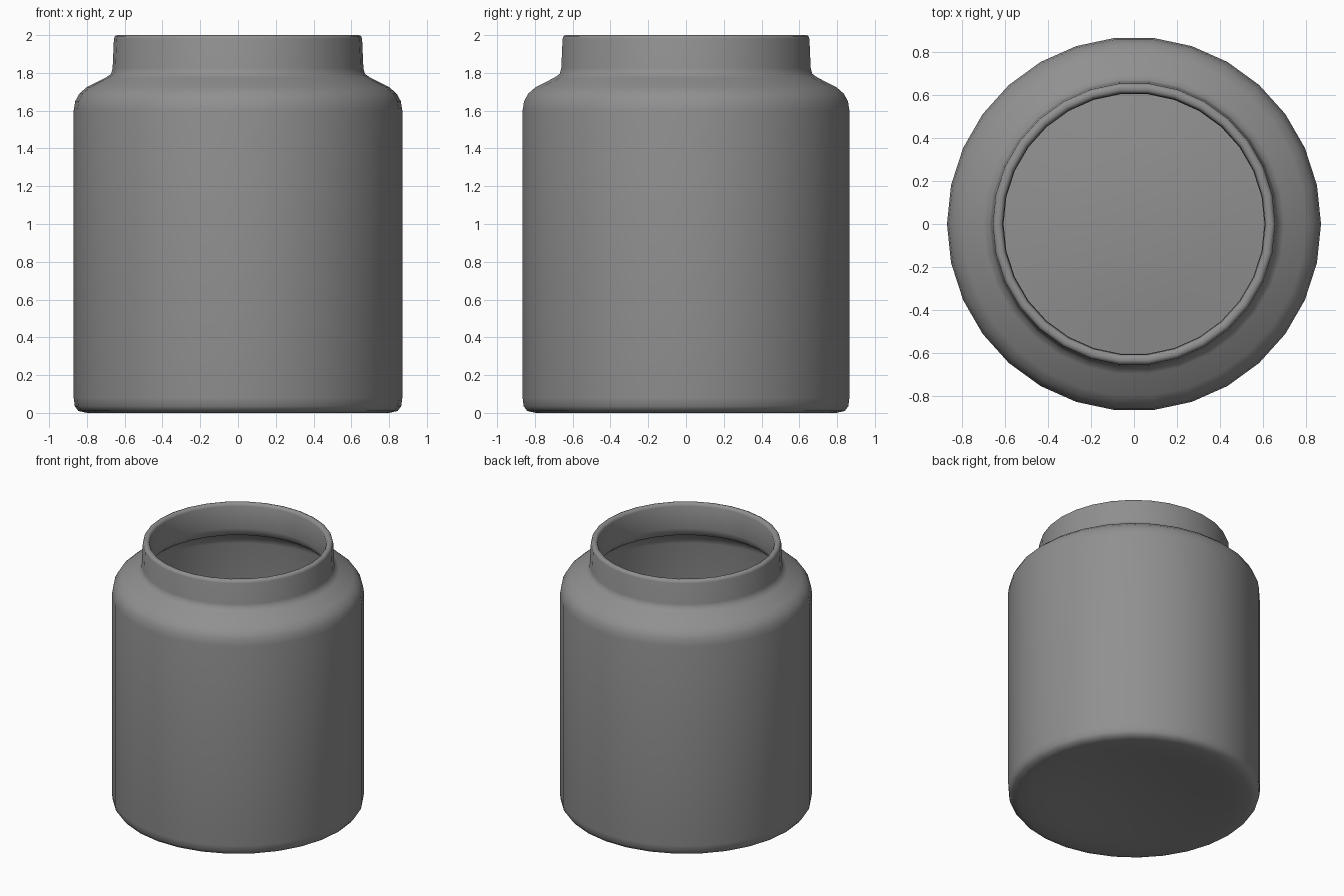
import bpy
import bmesh
import math

SIDES = 30

cube = bpy.data.objects.get("Cube")
if cube:
    bpy.data.objects.remove(cube, do_unlink=True)


def make_material(name, colour):
    mat = bpy.data.materials.new(name)
    mat.use_nodes = True
    mat.diffuse_color = colour
    bsdf = mat.node_tree.nodes["Principled BSDF"]
    bsdf.inputs["Base Color"].default_value = colour
    return mat


def lathe(name, profile, mat):
    """Revolve (radius, height) points about z; radius 0 closes to a pole."""
    bm = bmesh.new()
    verts = [bm.verts.new((r, 0, z)) for r, z in profile]
    edges = [bm.edges.new(pair) for pair in zip(verts, verts[1:])]
    bmesh.ops.spin(bm, geom=verts + edges, cent=(0, 0, 0), axis=(0, 0, 1),
                   angle=math.tau, steps=SIDES, use_merge=True)
    bmesh.ops.remove_doubles(bm, verts=bm.verts, dist=0.0005)
    bmesh.ops.recalc_face_normals(bm, faces=bm.faces)
    mesh = bpy.data.meshes.new(name)
    bm.to_mesh(mesh)
    bm.free()
    mesh.materials.append(mat)
    obj = bpy.data.objects.new(name, mesh)
    bpy.context.collection.objects.link(obj)
    bpy.ops.object.select_all(action="DESELECT")
    obj.select_set(True)
    bpy.context.view_layer.objects.active = obj
    bpy.ops.object.shade_smooth_by_angle(angle=math.radians(60))
    return obj


grey = make_material("mid grey", (0.28, 0.28, 0.28, 1))

# Outside: gently hollowed base, straight body, rounded shoulder, tapered neck
outside = [(0, 0.065), (0.2, 0.06), (0.4, 0.042), (0.58, 0.018), (0.7, 0.004),
           (0.8, 0), (0.845, 0.01), (0.864, 0.035), (0.87, 0.08), (0.87, 1.6),
           (0.862, 1.65), (0.84, 1.69), (0.8, 1.725), (0.7, 1.775),
           (0.672, 1.795), (0.664, 1.825), (0.657, 1.98), (0.652, 1.995),
           (0.64, 2)]

# Inside: rim, neck, underside of the shoulder, wall and domed floor
inside = [(0.625, 2), (0.615, 1.993), (0.61, 1.98), (0.607, 1.81),
          (0.615, 1.77), (0.64, 1.745), (0.76, 1.69), (0.81, 1.64),
          (0.822, 1.6), (0.822, 0.1), (0.81, 0.065), (0.77, 0.05),
          (0.7, 0.054), (0.58, 0.068), (0.4, 0.092), (0.2, 0.11), (0, 0.115)]

lathe("jar", outside + inside, grey)
